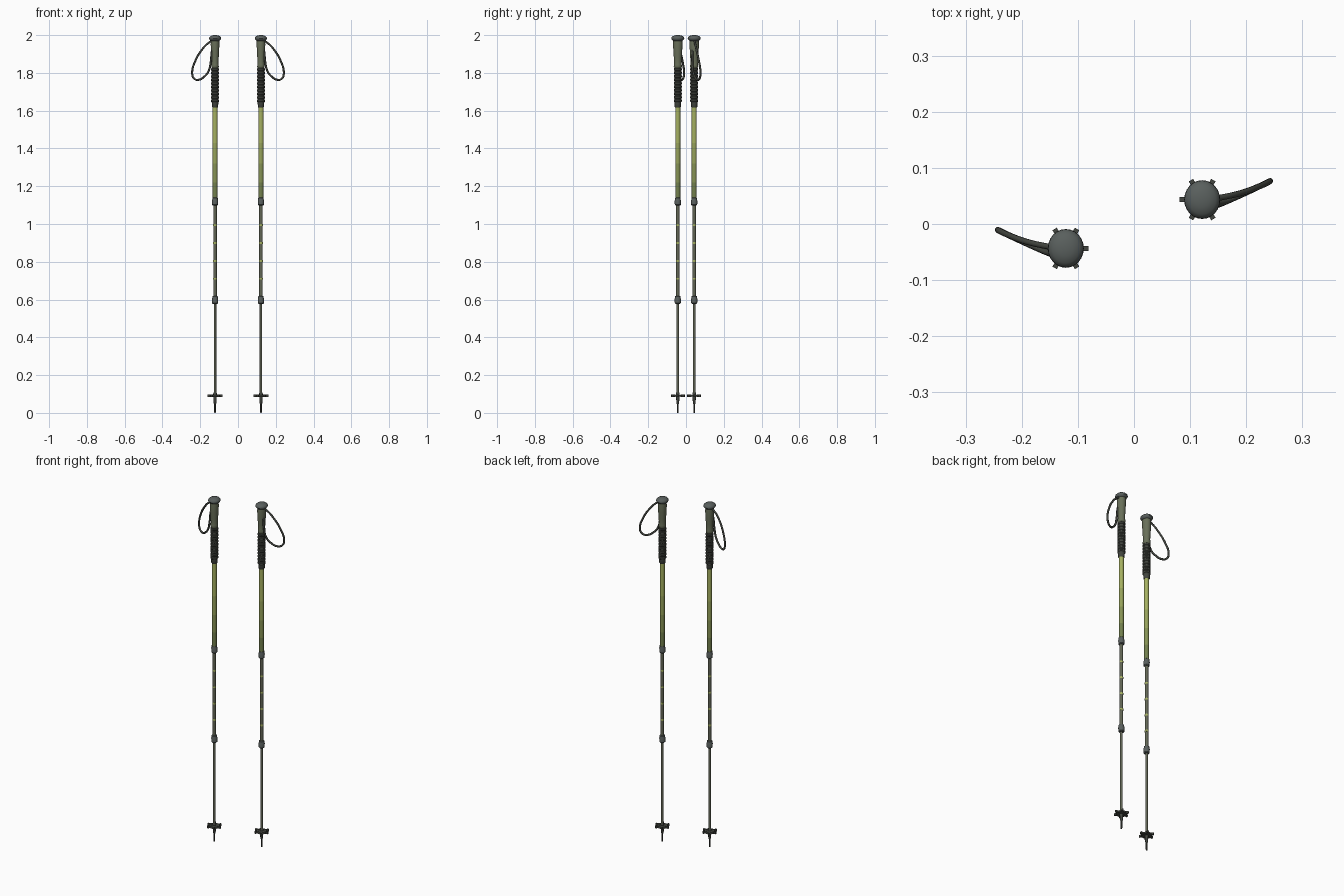
import bpy, bmesh
from math import cos, sin, pi
from mathutils import Matrix

if "Cube" in bpy.data.objects:
    bpy.data.objects.remove(bpy.data.objects["Cube"])


def material(name, rgb):
    m = bpy.data.materials.new(name)
    m.diffuse_color = (*rgb, 1)
    m.use_nodes = True
    m.node_tree.nodes["Principled BSDF"].inputs["Base Color"].default_value = m.diffuse_color
    return m


DARK = material("dark_rubber", (0.055, 0.06, 0.05))
GREY = material("grey_plastic", (0.10, 0.115, 0.11))
OLIVE = material("olive_foam", (0.14, 0.16, 0.10))
STEEL = material("olive_metal", (0.12, 0.13, 0.09))
LIME = material("lime", (0.38, 0.44, 0.12))
FADE = [material(f"lime_fade_{i}", (0.38 - 0.07 * i, 0.44 - 0.075 * i, 0.12 - 0.015 * i))
        for i in range(4)]


def finish(name, bm, mats, loc, angle=40):
    bmesh.ops.recalc_face_normals(bm, faces=bm.faces)
    me = bpy.data.meshes.new(name)
    bm.to_mesh(me)
    bm.free()
    for m in mats:
        me.materials.append(m)
    ob = bpy.data.objects.new(name, me)
    ob.location = loc
    bpy.context.collection.objects.link(ob)
    bpy.ops.object.select_all(action='DESELECT')
    ob.select_set(True)
    bpy.context.view_layer.objects.active = ob
    bpy.ops.object.shade_smooth_by_angle(angle=angle * pi / 180)
    return ob


def lathe(name, profile, mats, loc, sx=1.0, n=24):
    """Revolve (radius, z) points; several mats are shared out along the rings."""
    bm = bmesh.new()
    rings = [[bm.verts.new((r * sx * cos(2 * pi * i / n), r * sin(2 * pi * i / n), z))
              for i in range(n)] for r, z in profile]
    for k, (a, b) in enumerate(zip(rings, rings[1:])):
        for i in range(n):
            f = bm.faces.new((a[i], a[(i + 1) % n], b[(i + 1) % n], b[i]))
            f.material_index = k % len(mats)
    bm.faces.new(rings[0])
    bm.faces.new(rings[-1])
    return finish(name, bm, mats, loc)


def tube(name, r, z0, z1, mat, loc):
    return lathe(name, [(r, z0), (r, z1)], [mat], loc)


def basket(name, loc):
    # disc with six square teeth
    bm = bmesh.new()
    bmesh.ops.create_cone(bm, cap_ends=True, segments=24, radius1=0.029, radius2=0.027,
                          depth=0.010, matrix=Matrix.Translation((0, 0, 0.091)))
    for i in range(6):
        m = (Matrix.Rotation(i * pi / 3, 4, 'Z') @ Matrix.Translation((0.029, 0, 0.091))
             @ Matrix.Diagonal((0.022, 0.009, 0.012, 1)))
        bmesh.ops.create_cube(bm, size=1, matrix=m)
    return finish(name, bm, [DARK], loc)


def strap(name, side, loc):
    # closed wrist loop leaving the top of the grip
    pts = [(0.012, 0.000, 1.968), (0.035, 0.004, 1.958), (0.070, 0.012, 1.922),
           (0.105, 0.025, 1.862), (0.121, 0.033, 1.805), (0.113, 0.029, 1.772),
           (0.090, 0.018, 1.763), (0.055, 0.002, 1.782), (0.034, -0.007, 1.810),
           (0.024, -0.010, 1.850), (0.018, -0.009, 1.910)]
    cu = bpy.data.curves.new(name, 'CURVE')
    cu.dimensions = '3D'
    cu.bevel_depth = 0.0055
    cu.bevel_resolution = 2
    cu.resolution_u = 6
    sp = cu.splines.new('BEZIER')
    sp.bezier_points.add(len(pts) - 1)
    sp.use_cyclic_u = True
    for bp, (x, y, z) in zip(sp.bezier_points, pts):
        bp.co = (side * x, y, z)
        bp.handle_left_type = bp.handle_right_type = 'AUTO'
    cu.materials.append(DARK)
    ob = bpy.data.objects.new(name, cu)
    ob.location = loc
    bpy.context.collection.objects.link(ob)


def lock(name, z, loc):
    # flared clamp collar between two shaft sections
    lathe(name, [(0.012, z - 0.020), (0.016, z - 0.016), (0.0165, z + 0.006),
                 (0.0145, z + 0.012), (0.0145, z + 0.020), (0.012, z + 0.022)], [GREY], loc)


def pole(tag, side, y):
    loc = (0.1215 * side, y, 0)
    # grip
    lathe("knob_" + tag, [(0.022, 1.968), (0.030, 1.974), (0.0345, 1.981), (0.0335, 1.988),
                          (0.026, 1.995), (0.014, 1.999), (0.004, 2.0)], [GREY], loc, 0.93)
    lathe("grip_" + tag, [(0.017, 1.825), (0.0215, 1.832), (0.021, 1.842), (0.0195, 1.855),
                          (0.021, 1.88), (0.0235, 1.92), (0.025, 1.95), (0.024, 1.972)],
          [OLIVE], loc, 0.92)
    ribs = [(0.017, 1.642)]
    for i in range(10):
        z = 1.645 + i * 0.0185
        ribs += [(0.0185, z), (0.0212, z + 0.003), (0.0212, z + 0.011), (0.0185, z + 0.014)]
    lathe("ribbed_grip_" + tag, ribs, [DARK], loc)
    lathe("grip_collar_" + tag, [(0.0145, 1.618), (0.0165, 1.621), (0.0175, 1.645)], [DARK], loc)
    strap("wrist_strap_" + tag, side, loc)
    # telescoping shafts, the upper one fading darker downward
    lathe("upper_shaft_" + tag, [(0.0132, 1.63), (0.0132, 1.43), (0.0132, 1.32),
                                 (0.0132, 1.22), (0.0132, 1.12)], FADE, loc)
    lock("upper_lock_" + tag, 1.118, loc)
    tube("middle_shaft_" + tag, 0.0095, 0.60, 1.11, STEEL, loc)
    for i in range(4):
        z = 0.71 + i * 0.095
        tube(f"height_mark_{i + 1}_{tag}", 0.0100, z - 0.005, z + 0.005, LIME, loc)
    lock("lower_lock_" + tag, 0.597, loc)
    tube("lower_shaft_" + tag, 0.0068, 0.08, 0.59, STEEL, loc)
    # foot
    basket("basket_" + tag, loc)
    lathe("tip_" + tag, [(0.0035, 0.0), (0.0045, 0.004), (0.0045, 0.046), (0.007, 0.05),
                         (0.009, 0.085), (0.010, 0.103), (0.0075, 0.108)], [DARK], loc)


pole("left", -1, -0.0435)
pole("right", 1, 0.0435)
